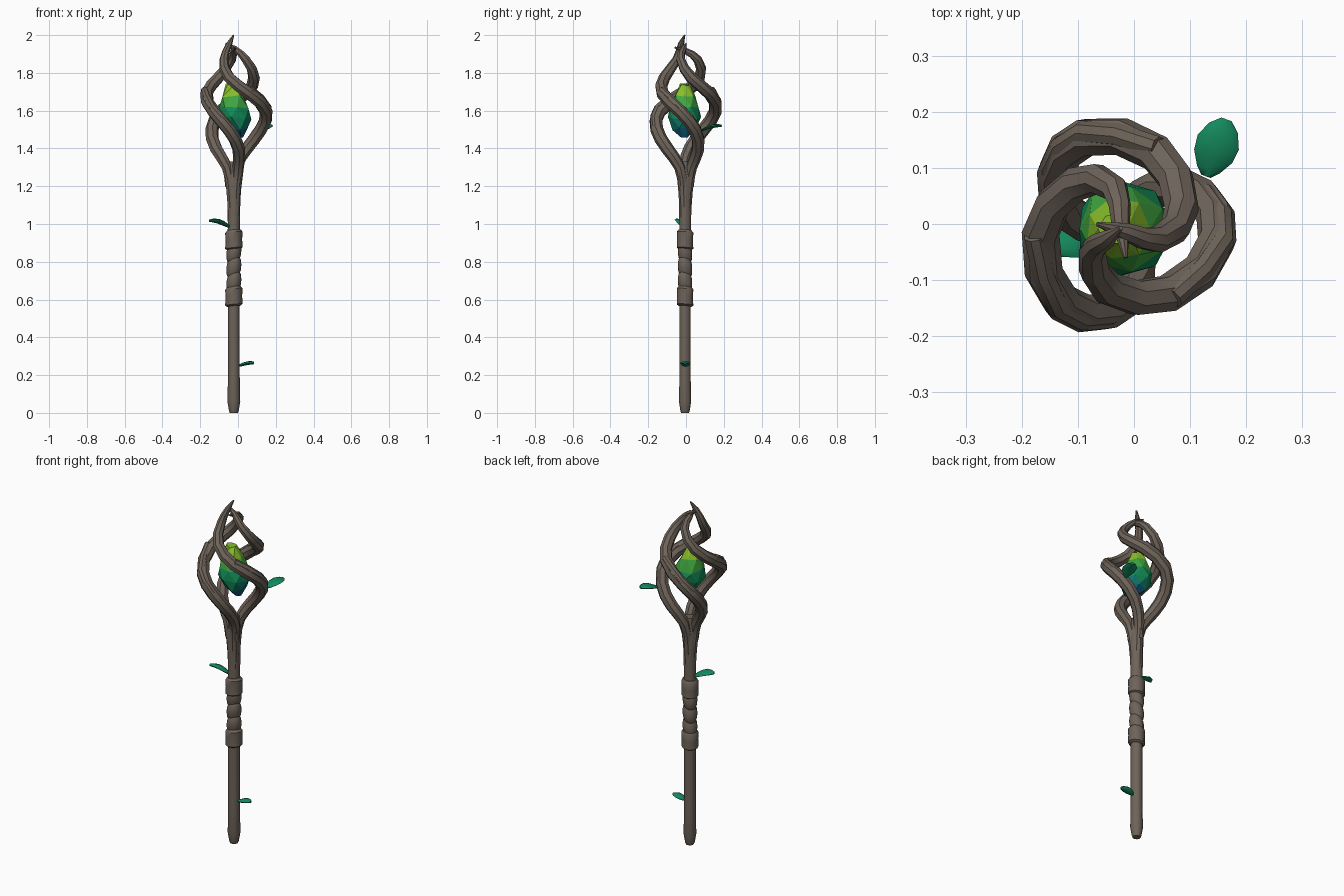
import bpy, bmesh, math, random
from mathutils import Vector, Matrix

random.seed(4)
if "Cube" in bpy.data.objects:
    bpy.data.objects.remove(bpy.data.objects["Cube"])

AXIS = Vector((-0.022, -0.005, 0))


def material(name, rgb):
    m = bpy.data.materials.new(name)
    m.use_nodes = True
    m.diffuse_color = (*rgb, 1)
    bsdf = next(n for n in m.node_tree.nodes if n.type == 'BSDF_PRINCIPLED')
    bsdf.inputs["Base Color"].default_value = (*rgb, 1)
    return m


WOOD = material("wood_brown", (0.155, 0.125, 0.10))
LEAF = material("leaf_green", (0.007, 0.25, 0.11))
GEM = [material("gem_blue", (0.005, 0.11, 0.21)),
       material("gem_teal", (0.004, 0.18, 0.14)),
       material("gem_emerald", (0.006, 0.25, 0.095)),
       material("gem_green", (0.05, 0.38, 0.05)),
       material("gem_lime", (0.25, 0.52, 0.025))]


def finish(obj, angle=40):
    bpy.ops.object.select_all(action='DESELECT')
    obj.select_set(True)
    bpy.context.view_layer.objects.active = obj
    if obj.type == 'CURVE':
        bpy.ops.object.convert(target='MESH')
        obj = bpy.context.object
    if angle:
        bpy.ops.object.shade_smooth_by_angle(angle=math.radians(angle))
    return obj


def mesh_object(name, bm, mats):
    bmesh.ops.recalc_face_normals(bm, faces=bm.faces[:])
    me = bpy.data.meshes.new(name)
    bm.to_mesh(me)
    bm.free()
    for m in mats:
        me.materials.append(m)
    obj = bpy.data.objects.new(name, me)
    bpy.context.collection.objects.link(obj)
    return obj


def tube(name, points):
    """Tapered eight-sided branch through (position, radius) pairs."""
    cu = bpy.data.curves.new(name, 'CURVE')
    cu.dimensions = '3D'
    cu.bevel_depth = 1
    cu.bevel_resolution = 2
    cu.resolution_u = 2
    cu.use_fill_caps = True
    sp = cu.splines.new('BEZIER')
    sp.bezier_points.add(len(points) - 1)
    for bp, (pos, rad) in zip(sp.bezier_points, points):
        bp.co = pos
        bp.radius = rad
        bp.handle_left_type = bp.handle_right_type = 'AUTO'
    cu.materials.append(WOOD)
    obj = bpy.data.objects.new(name, cu)
    bpy.context.collection.objects.link(obj)
    return finish(obj)


def loft(bm, rings):
    """Skin rings of points and close both ends."""
    loops = [[bm.verts.new(p) for p in ring] for ring in rings]
    for a, b in zip(loops, loops[1:]):
        for i in range(len(a)):
            j = (i + 1) % len(a)
            bm.faces.new((a[i], a[j], b[j], b[i]))
    bm.faces.new(loops[0][::-1])
    bm.faces.new(loops[-1])


def lathe(name, profile, sides=10, tilt=0.0):
    """Turned wooden part; tilt slants its rings."""
    bm = bmesh.new()
    rings = []
    for r, z in profile:
        angs = [math.tau * i / sides for i in range(sides)]
        rings.append([AXIS + Vector((r * math.cos(a), r * math.sin(a),
                                     z + tilt * r * math.cos(a + 0.6))) for a in angs])
    loft(bm, rings)
    return finish(mesh_object(name, bm, [WOOD]))


# Shaft and neck
lathe("shaft", [(0.022, 0), (0.026, 0.012), (0.034, 0.06), (0.031, 0.2),
                (0.031, 0.4), (0.031, 0.62)])
lathe("neck", [(0.033, 0.9), (0.032, 1.0), (0.035, 1.15), (0.038, 1.25), (0.03, 1.33)])

# Grip: two collars with slanted wraps between them
for name, z in (("lower_collar", 0.565), ("upper_collar", 0.865)):
    lathe(name, [(0.036, z), (0.046, z + 0.008), (0.044, z + 0.05),
                 (0.046, z + 0.09), (0.036, z + 0.103)], tilt=0.12)
for i in range(3):
    z = 0.65 + 0.078 * i
    lathe(f"grip_wrap_{i + 1}", [(0.031, z), (0.037, z + 0.014), (0.040, z + 0.042),
                                 (0.037, z + 0.07), (0.031, z + 0.084)], tilt=0.45)

# Head: three branches spiralling round the gem (angle, distance, height, thickness)
SPIRAL = [(80, 0.010, 1.02, 0.022), (80, 0.016, 1.18, 0.026), (70, 0.036, 1.30, 0.030),
          (45, 0.098, 1.40, 0.034), (20, 0.152, 1.50, 0.035), (-8, 0.172, 1.595, 0.035),
          (-55, 0.145, 1.69, 0.034), (-103, 0.112, 1.775, 0.031),
          (-140, 0.068, 1.87, 0.024)]
TIPS = [(-0.023, -0.007, 2.0), (-0.015, -0.06, 1.935), (-0.066, 0.0, 1.955)]


def polar(angle, dist, z):
    a = math.radians(angle)
    return AXIS + Vector((dist * math.cos(a), dist * math.sin(a), z))


for k, tip in enumerate(TIPS):
    turn = -120 * k
    path = [(polar(a + turn, d, z), r) for a, d, z, r in SPIRAL]
    tip = Vector(tip)
    near = path[-1][0].lerp(tip, 0.55) + Vector((0, 0, 0.012))
    tube(f"branch_{k + 1}", path + [(near, 0.016), (tip, 0.004)])
    # Raised strand lying along the outside of the branch
    ridge = [(polar(a + turn, d + 0.010, z + 0.020), 0.021) for a, d, z, r in SPIRAL[1:7]]
    tube(f"branch_ridge_{k + 1}", ridge)

# Gem: faceted egg, coloured by facet height
bm = bmesh.new()
rings = []
for n, (r, z, cx) in enumerate([(0.022, 1.465, 0.005), (0.062, 1.505, -0.005),
                                (0.086, 1.56, -0.015), (0.080, 1.62, -0.022),
                                (0.058, 1.68, -0.028), (0.030, 1.735, -0.033)]):
    ring = []
    for i in range(7):
        a = math.tau * (i + 0.5 * (n % 2)) / 7
        rr = r * random.uniform(0.93, 1.06)
        ring.append(Vector((cx + rr * math.cos(a), -0.008 + rr * math.sin(a),
                            z + random.uniform(-0.010, 0.010))))
    rings.append(ring)
loft(bm, rings)
bmesh.ops.triangulate(bm, faces=[f for f in bm.faces if len(f.verts) == 4])
for f in bm.faces:
    c = f.calc_center_median()
    level = c.z - 0.15 * c.x
    f.material_index = sum(level > h for h in (1.505, 1.54, 1.625, 1.675))
mesh_object("gem", bm, GEM)


def leaf(name, base, heading, length, width, rise, roll=0):
    """Thick oval leaf with a drooping stem end."""
    bm = bmesh.new()
    rings = []
    for t, w in ((0, 0.22), (0.12, 0.55), (0.35, 0.92), (0.6, 1.0), (0.85, 0.7), (1, 0.25)):
        h = rise * math.sin(t * math.pi * 0.6)
        half = width * w / 2
        rings.append([(t * length, half * math.cos(a),
                       h + 0.010 * (0.5 + w / 2) * math.sin(a))
                      for a in (math.tau * i / 8 for i in range(8))])
    loft(bm, rings)
    bm.transform(Matrix.Translation(base)
                 @ Matrix.Rotation(math.radians(heading), 4, 'Z')
                 @ Matrix.Rotation(math.radians(roll), 4, 'X'))
    finish(mesh_object(name, bm, [LEAF]), 50)


# Leaves
leaf("middle_leaf", (-0.04, -0.015, 0.982), 198, 0.115, 0.065, 0.038, 12)
leaf("lower_leaf", (0.005, -0.003, 0.25), 0, 0.08, 0.056, 0.015)
leaf("upper_leaf", (0.128, 0.085, 1.497), 70, 0.108, 0.078, 0.024)
